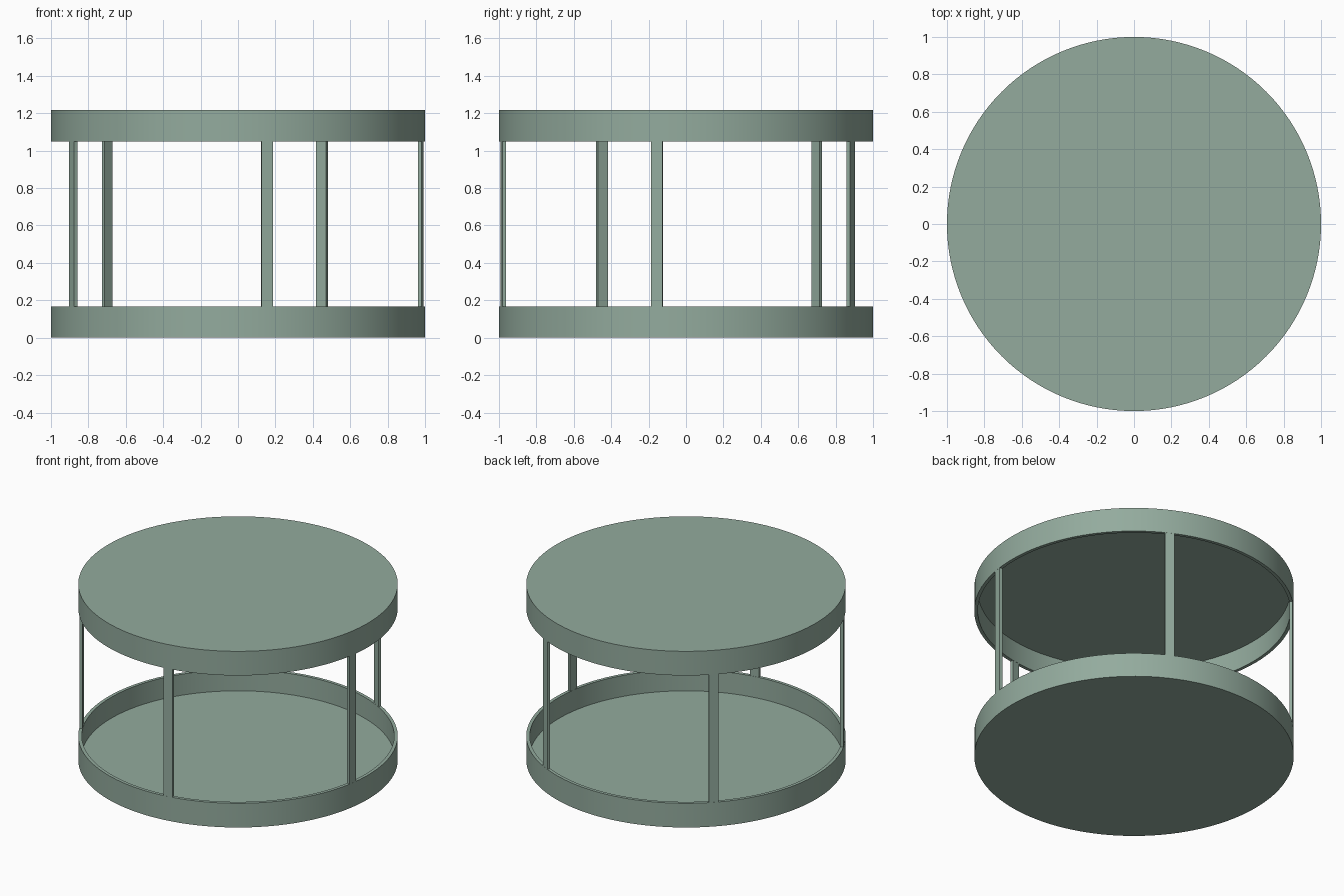
import bpy, bmesh, math

if "Cube" in bpy.data.objects:
    bpy.data.objects.remove(bpy.data.objects["Cube"])

H, RIM = 1.217, 0.167          # total height, height of each tray rim
R_OUT, R_IN, FLOOR = 1.0, 0.978, 0.022
SEGS = 128

# Muted grey-green paint
paint = bpy.data.materials.new("grey_green")
paint.diffuse_color = (0.293, 0.408, 0.34, 1)
paint.use_nodes = True
paint.node_tree.nodes["Principled BSDF"].inputs["Base Color"].default_value = paint.diffuse_color


def add_object(name, bm):
    bmesh.ops.recalc_face_normals(bm, faces=bm.faces)
    mesh = bpy.data.meshes.new(name)
    bm.to_mesh(mesh)
    bm.free()
    mesh.materials.append(paint)
    obj = bpy.data.objects.new(name, mesh)
    bpy.context.collection.objects.link(obj)
    return obj


def tray(name, flip=False):
    """Shallow round tray: outer wall, rim, inner wall and floor."""
    profile = [(R_OUT, 0), (R_OUT, RIM), (R_IN, RIM), (R_IN, FLOOR)]
    bm = bmesh.new()
    rings = []
    for r, z in profile:
        z = H - z if flip else z
        rings.append([bm.verts.new((r * math.cos(2 * math.pi * i / SEGS),
                                    r * math.sin(2 * math.pi * i / SEGS), z))
                      for i in range(SEGS)])
    for a, b in zip(rings, rings[1:]):
        for i in range(SEGS):
            j = (i + 1) % SEGS
            bm.faces.new((a[i], a[j], b[j], b[i]))
    bm.faces.new(rings[0])
    bm.faces.new(rings[-1])
    obj = add_object(name, bm)
    bpy.ops.object.select_all(action='DESELECT')
    obj.select_set(True)
    bpy.context.view_layer.objects.active = obj
    bpy.ops.object.shade_smooth_by_angle(angle=math.radians(30))


def post(name, angle):
    """Thin flat upright standing on the rim."""
    bm = bmesh.new()
    bmesh.ops.create_cube(bm, size=1)
    bmesh.ops.scale(bm, vec=(0.02, 0.06, H - 2 * RIM), verts=bm.verts)
    bmesh.ops.translate(bm, vec=(0.989, 0, H / 2), verts=bm.verts)
    obj = add_object(name, bm)
    obj.rotation_euler.z = math.radians(angle)


# Bottom tray and mirrored lid
tray("bottom_tray")
tray("top_lid", flip=True)

# Five evenly spaced posts
for k in range(5):
    post(f"post_{k + 1}", 63 + 72 * k)
